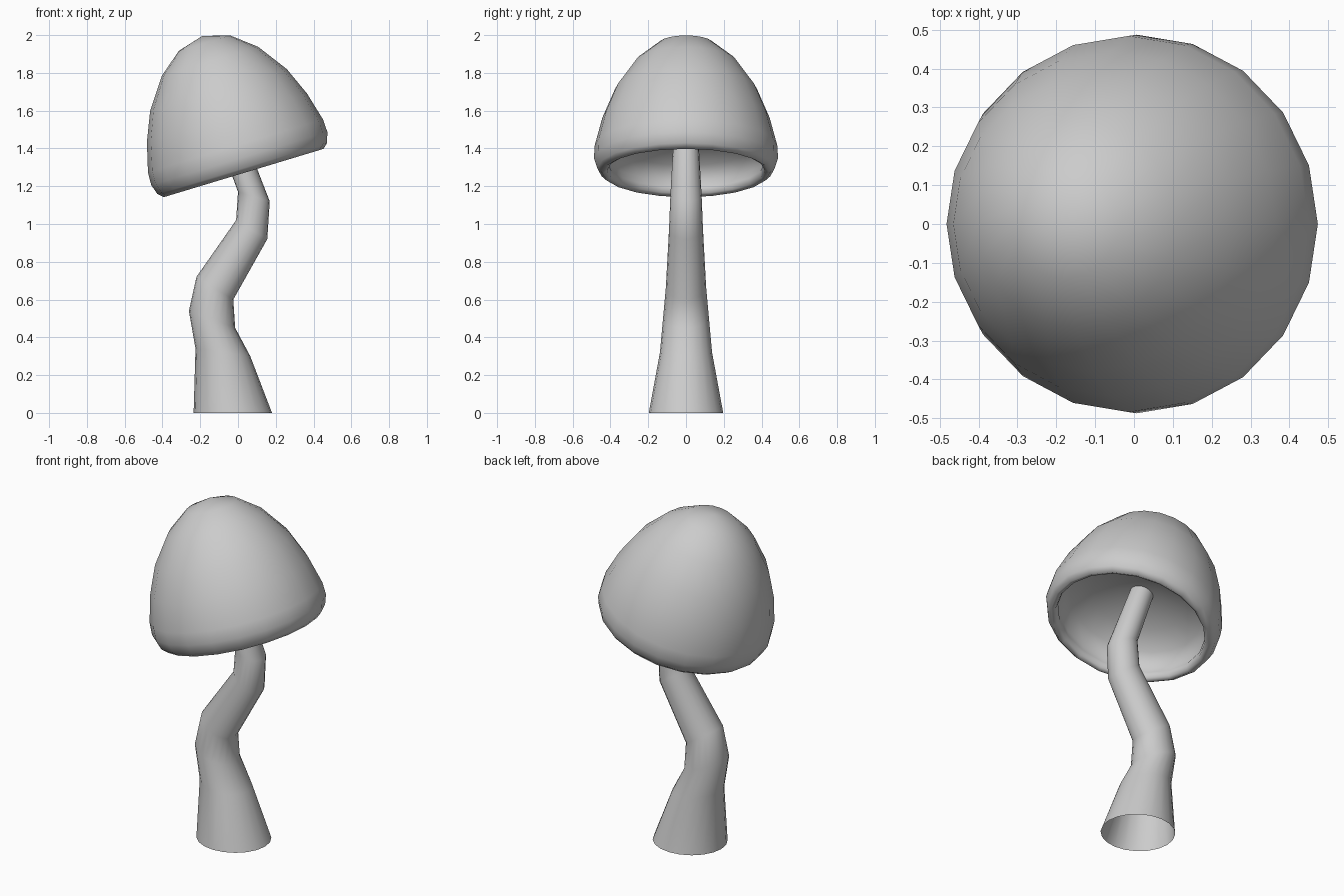
import bpy, bmesh
from math import sin, cos, pi, atan2
from mathutils import Vector, Matrix

if "Cube" in bpy.data.objects:
    bpy.data.objects.remove(bpy.data.objects["Cube"])

SIDES = 20


def make_object(name, bm):
    bmesh.ops.recalc_face_normals(bm, faces=bm.faces)
    for f in bm.faces:
        f.smooth = True
    mesh = bpy.data.meshes.new(name)
    bm.to_mesh(mesh)
    bm.free()
    ob = bpy.data.objects.new(name, mesh)
    bpy.context.collection.objects.link(ob)
    return ob


def bridge(bm, a, b):
    for i in range(SIDES):
        j = (i + 1) % SIDES
        bm.faces.new((a[i], a[j], b[j], b[i]))


def fan(bm, tip, ring):
    v = bm.verts.new(tip)
    for i in range(SIDES):
        bm.faces.new((v, ring[i], ring[(i + 1) % SIDES]))


# Cap: revolved profile (radius, height) from crown, round the lip, to the hollow underside
profile = [(.142, .718), (.267, .617), (.378, .46), (.443, .305), (.484, .15),
           (.487, .08), (.469, .025), (.442, 0), (.418, .012), (.412, .045),
           (.425, .085), (.37, .155), (.26, .215), (.12, .25)]
bm = bmesh.new()
rings = [[bm.verts.new((r * cos(2 * pi * i / SIDES), r * sin(2 * pi * i / SIDES), h))
          for i in range(SIDES)] for r, h in profile]
for a, b in zip(rings, rings[1:]):
    bridge(bm, a, b)
fan(bm, (0, 0, .758), rings[0])
fan(bm, (0, 0, .26), rings[-1])
cap = make_object("mushroom_cap", bm)
cap.matrix_world = (Matrix.Translation((.03, 0, 1.27))
                    @ Matrix.Rotation(-atan2(.26, .86), 4, 'Y'))

# Stem: open crooked tube; each ring is left (x, z), right (x, z), half-depth in y
stations = [(-.235, 0, .18, 0, .197), (-.225, .34, .065, .30, .138),
            (-.26, .54, -.015, .45, .122), (-.22, .72, -.025, .60, .107),
            (-.01, 1.02, .155, .92, .09), (0, 1.17, .168, 1.12, .083),
            (-.12, 1.50, .005, 1.54, .062)]
bm = bmesh.new()
rings = []
for lx, lz, rx, rz, d in stations:
    left, right = Vector((lx, 0, lz)), Vector((rx, 0, rz))
    mid, half = (left + right) / 2, (right - left) / 2
    rings.append([bm.verts.new(mid + half * cos(2 * pi * i / SIDES)
                               + Vector((0, d * sin(2 * pi * i / SIDES), 0)))
                  for i in range(SIDES)])
for a, b in zip(rings, rings[1:]):
    bridge(bm, a, b)
make_object("mushroom_stem", bm)
